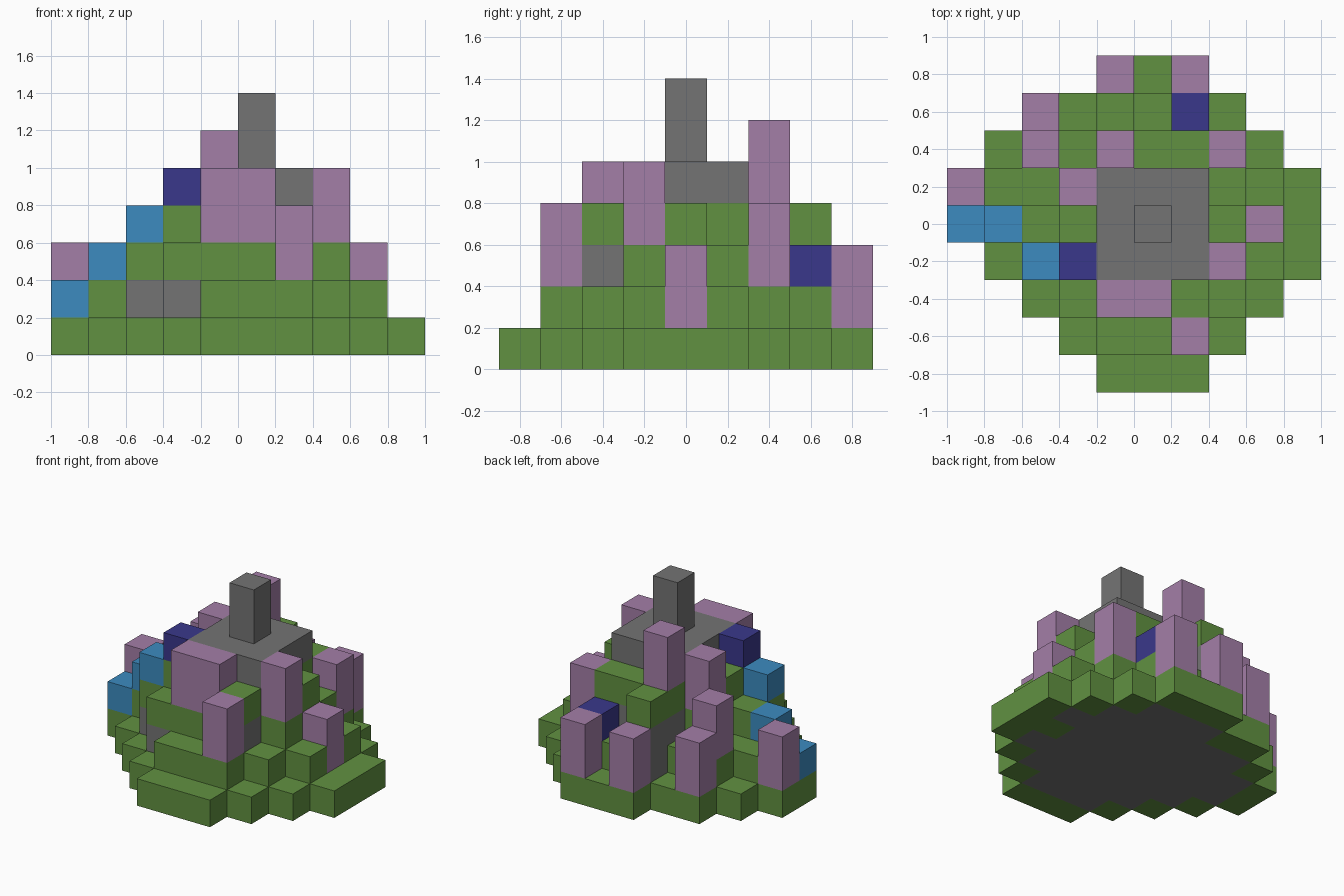
import bpy
import bmesh
from mathutils import Vector

cube = bpy.data.objects.get("Cube")
if cube:
    bpy.data.objects.remove(cube, do_unlink=True)

CELL = 0.2

# Terrain height in blocks, rows from front to back, columns from -x to +x
GROUND = [
    "....111...",
    "...12221..",
    "..1333421.",
    ".134444321",
    "1234444411",
    "1223444321",
    ".12244421.",
    "..114221..",
    "....111...",
]

# Things standing on the terrain: P pillar, W water, N navy block,
# S stone slab, T stone slab carrying the tower
FEATURES = [
    "..........",
    "......P...",
    "....PP....",
    "..WNSSSP..",
    "WW..STS.P.",
    "P..PSSS...",
    "..P.P..P..",
    "..P...N...",
    "....P.P...",
]

STACKS = {
    "P": ["pillars", "pillars"],
    "W": ["water_steps"],
    "N": ["navy_blocks"],
    "S": ["summit_slab"],
    "T": ["summit_slab", "tower", "tower"],
}


def material(name, rgb):
    mat = bpy.data.materials.new(name)
    mat.use_nodes = True
    mat.diffuse_color = (*rgb, 1)
    mat.node_tree.nodes["Principled BSDF"].inputs["Base Color"].default_value = (*rgb, 1)
    return mat


green = material("grass green", (0.12, 0.285, 0.053))
grey = material("stone grey", (0.175, 0.175, 0.175))
mauve = material("mauve", (0.37, 0.21, 0.39))
blue = material("water blue", (0.045, 0.26, 0.53))
navy = material("navy", (0.042, 0.039, 0.26))

PARTS = {
    "terrain_core": grey,
    "grass_caps": green,
    "summit_slab": grey,
    "tower": grey,
    "pillars": mauve,
    "water_steps": blue,
    "navy_blocks": navy,
}

# Fill the block grid: stone columns with a grass cap, then the features
blocks = {}
for j, (heights, things) in enumerate(zip(GROUND, FEATURES)):
    for i, (height, thing) in enumerate(zip(heights, things)):
        if height == ".":
            continue
        top = int(height)
        for k in range(top):
            blocks[i, j, k] = "grass_caps" if k == top - 1 else "terrain_core"
        for n, part in enumerate(STACKS.get(thing, [])):
            blocks[i, j, top + n] = part

AXES = [Vector((1, 0, 0)), Vector((0, 1, 0)), Vector((0, 0, 1))]


def add_block(bm, cell):
    """Add only the faces of a block that touch open air."""
    i, j, k = cell
    centre = Vector((i - 4.5, j - 4, k + 0.5)) * CELL
    for a, axis in enumerate(AXES):
        u, v = AXES[(a + 1) % 3], AXES[(a + 2) % 3]
        for side in (1, -1):
            step = axis * side
            if (i + int(step.x), j + int(step.y), k + int(step.z)) in blocks:
                continue
            ring = [step + u + v, step - u + v, step - u - v, step + u - v]
            if side < 0:
                ring.reverse()
            bm.faces.new([bm.verts.new(centre + c * CELL / 2) for c in ring])


# One mesh for each part
for part, mat in PARTS.items():
    bm = bmesh.new()
    for cell, owner in blocks.items():
        if owner == part:
            add_block(bm, cell)
    bmesh.ops.remove_doubles(bm, verts=bm.verts, dist=0.001)
    mesh = bpy.data.meshes.new(part)
    bm.to_mesh(mesh)
    bm.free()
    mesh.materials.append(mat)
    obj = bpy.data.objects.new(part, mesh)
    bpy.context.collection.objects.link(obj)
